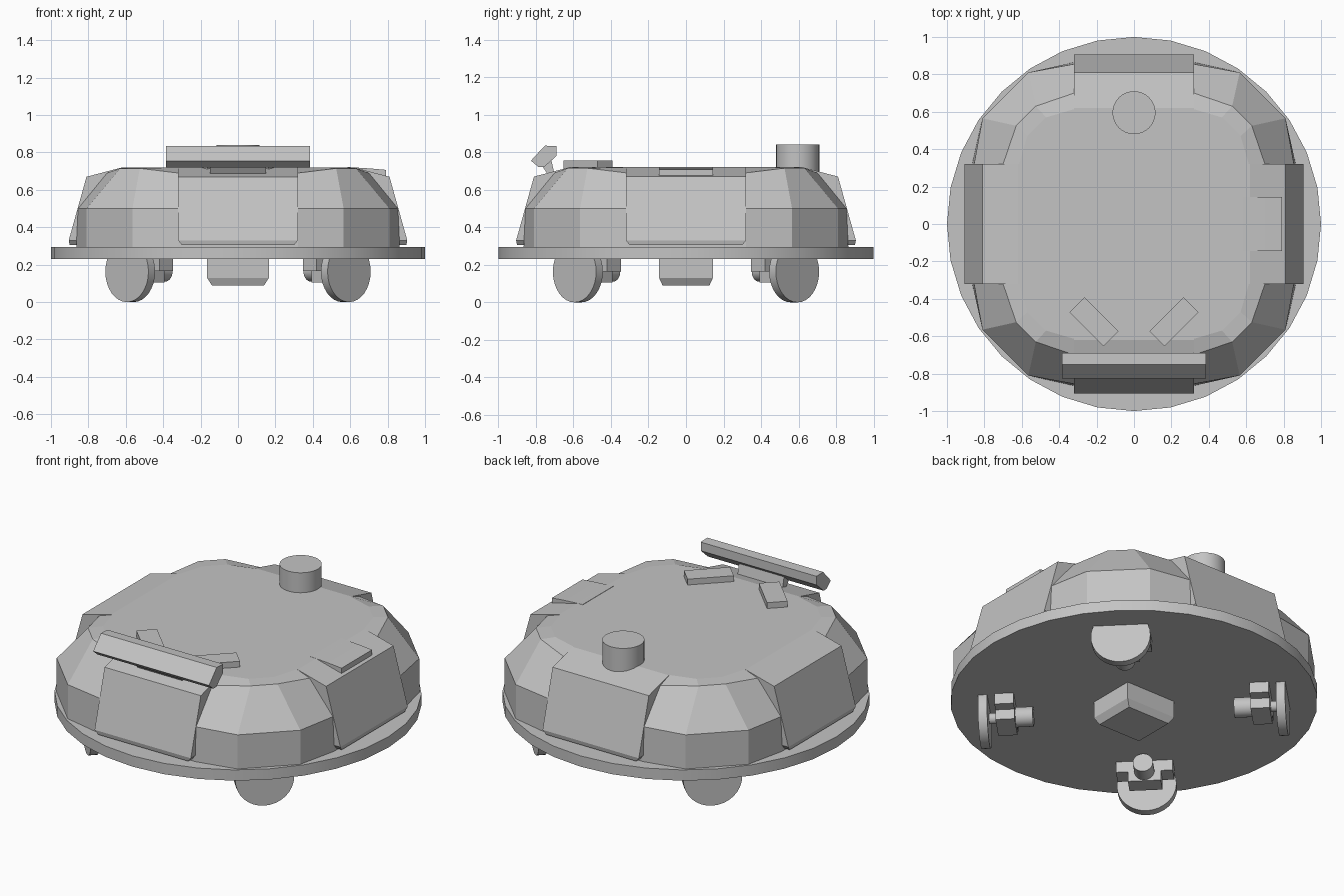
import bpy, bmesh
from math import radians, cos, sin
from mathutils import Matrix, Vector

cube = bpy.data.objects.get("Cube")
if cube:
    bpy.data.objects.remove(cube, do_unlink=True)

grey = bpy.data.materials.new("plain grey")
grey.use_nodes = True
COLOUR = (0.55, 0.55, 0.55, 1)
grey.diffuse_color = COLOUR
grey.node_tree.nodes["Principled BSDF"].inputs["Base Color"].default_value = COLOUR


def finish(name, bm, angle=0):
    """Turn the mesh about z and link it as a grey object."""
    bmesh.ops.rotate(bm, verts=bm.verts, matrix=Matrix.Rotation(radians(angle), 3, "Z"))
    bmesh.ops.recalc_face_normals(bm, faces=bm.faces)
    mesh = bpy.data.meshes.new(name)
    bm.to_mesh(mesh)
    bm.free()
    mesh.materials.append(grey)
    obj = bpy.data.objects.new(name, mesh)
    bpy.context.collection.objects.link(obj)
    return obj


def loft(name, rings, angle=0):
    """Skin a stack of matching rings and cap both ends."""
    bm = bmesh.new()
    loops = [[bm.verts.new(p) for p in ring] for ring in rings]
    n = len(loops[0])
    for a, b in zip(loops, loops[1:]):
        for i in range(n):
            j = (i + 1) % n
            bm.faces.new((a[i], a[j], b[j], b[i]))
    bm.faces.new(loops[0])
    bm.faces.new(loops[-1])
    return finish(name, bm, angle)


def prism(name, profile, half, angle):
    """Extrude an (outward, height) profile sideways."""
    return loft(name, [[(u, s * half, z) for u, z in profile] for s in (-1, 1)], angle)


def rect(u0, u1, half, z):
    return [(u0, -half, z), (u1, -half, z), (u1, half, z), (u0, half, z)]


def box(name, u0, u1, half, z0, z1, angle=0):
    return loft(name, [rect(u0, u1, half, z0), rect(u0, u1, half, z1)], angle)


def cylinder(name, radius, depth, centre, angle=0, radial=False):
    bm = bmesh.new()
    bmesh.ops.create_cone(bm, cap_ends=True, segments=32, radius1=radius, radius2=radius, depth=depth)
    if radial:
        bmesh.ops.rotate(bm, verts=bm.verts, matrix=Matrix.Rotation(radians(90), 3, "Y"))
    bmesh.ops.translate(bm, verts=bm.verts, vec=Vector(centre))
    obj = finish(name, bm, angle)
    bpy.ops.object.select_all(action="DESELECT")
    obj.select_set(True)
    bpy.context.view_layer.objects.active = obj
    bpy.ops.object.shade_smooth_by_angle(angle=radians(30))
    return obj


def shell_ring(near, far):
    """Sixteen points from two corner points (x, y, z), repeated around z."""
    half = [near, far]
    ring = []
    for k in range(4):
        c, s = round(cos(radians(90 * k))), round(sin(radians(90 * k)))
        quarter = half + [(y, x, z) for x, y, z in reversed(half)]
        ring += [(x * c - y * s, x * s + y * c, z) for x, y, z in quarter]
    return ring


# Base disc and faceted shell
cylinder("base_disc", 1, 0.065, (0, 0, 0.2625))
loft("body_shell", [
    shell_ring((0.865, 0.32, 0.29), (0.81, 0.565, 0.29)),
    shell_ring((0.855, 0.32, 0.50), (0.81, 0.565, 0.50)),
    shell_ring((0.70, 0.32, 0.69), (0.63, 0.525, 0.715)),
    shell_ring((0.62, 0.30, 0.72), (0.57, 0.47, 0.72)),
])

# Raised panels on the four sides
for side, angle in (("left", 0), ("back", 90), ("right", 180), ("front", 270)):
    loft(side + "_panel", [
        rect(0.6, 0.90, 0.30, 0.305),
        rect(0.6, 0.905, 0.32, 0.33),
        rect(0.6, 0.81, 0.32, 0.67),
        rect(0.58, 0.62, 0.32, 0.72),
    ], angle)

# Sensor bar and its mount
prism("front_bar", [(0.826, 0.755), (0.752, 0.835), (0.69, 0.832), (0.69, 0.78),
                    (0.757, 0.72), (0.785, 0.72)], 0.385, 270)
prism("bar_mount", [(0.775, 0.74), (0.72, 0.77), (0.70, 0.68), (0.735, 0.68)], 0.15, 270)

# Angled plates on the top
for side, s in (("left", 1), ("right", -1)):
    plate = box(side + "_top_plate", -0.128, 0.128, 0.057, 0.70, 0.755, 45 * s)
    plate.location = (0.214 * s, -0.523, 0)

# Turret and side hatch
cylinder("top_turret", 0.115, 0.16, (0, 0.595, 0.76))
prism("side_hatch", [(0.585, 0.722), (0.70, 0.715), (0.79, 0.707), (0.79, 0.66), (0.585, 0.66)], 0.145, 0)

# Pod under the middle
loft("belly_pod", [rect(-0.14, 0.14, 0.125, 0.09),
                   rect(-0.165, 0.165, 0.143, 0.13),
                   rect(-0.165, 0.165, 0.143, 0.25)])

# Diagonal wheels with brackets and motors
for corner, angle in (("back_left", 45), ("back_right", 135), ("front_right", 225), ("front_left", 315)):
    cylinder(corner + "_wheel", 0.163, 0.05, (0.815, 0, 0.163), angle, True)
    cylinder(corner + "_axle", 0.03, 0.10, (0.76, 0, 0.163), angle, True)
    box(corner + "_bracket", 0.645, 0.75, 0.09, 0.105, 0.24, angle)
    box(corner + "_bracket_wing", 0.645, 0.75, 0.155, 0.165, 0.24, angle)
    cylinder(corner + "_motor", 0.055, 0.11, (0.605, 0, 0.165), angle, True)
